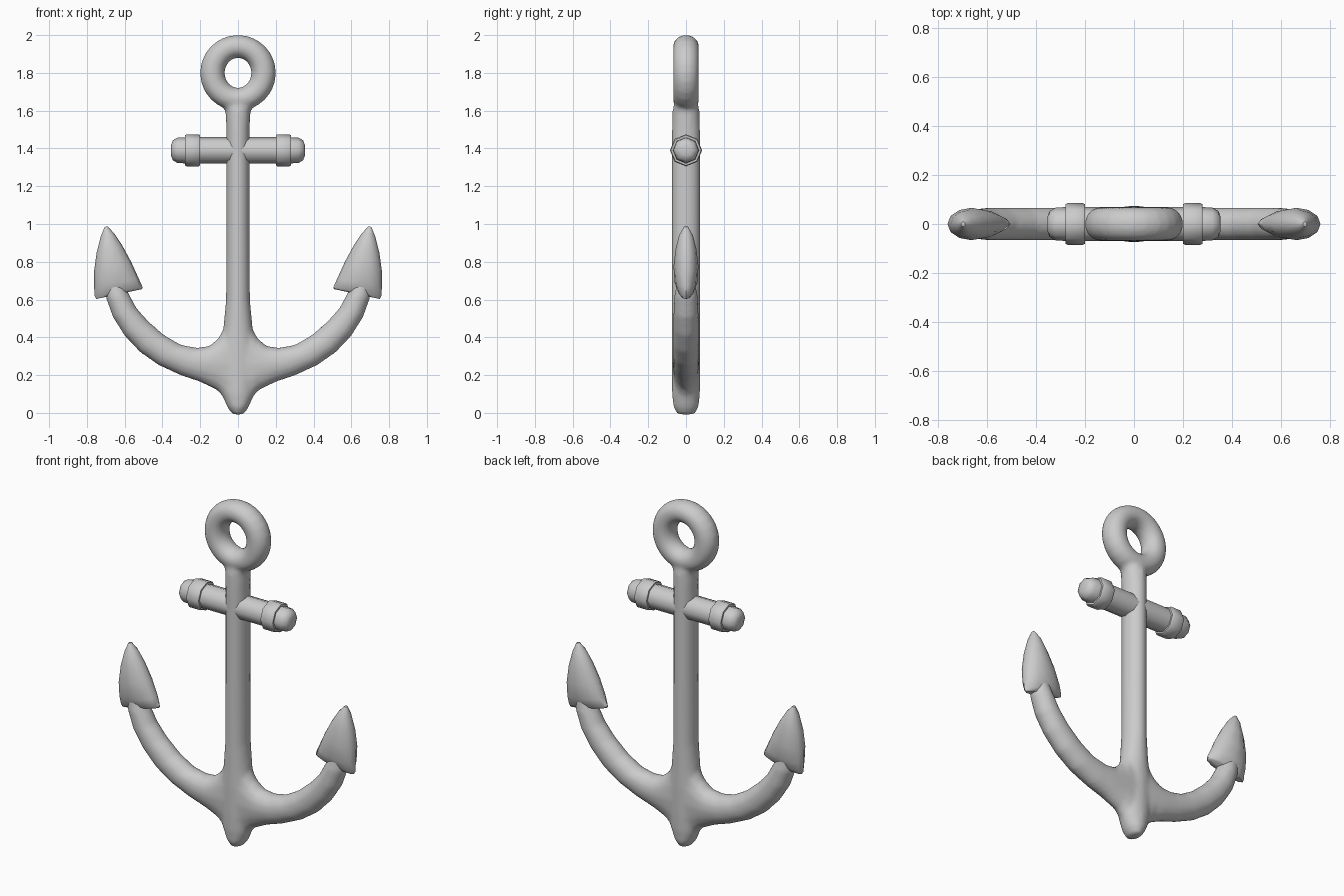
import bpy, bmesh
from math import sin, cos, pi, radians
from mathutils import Vector

if "Cube" in bpy.data.objects:
    bpy.data.objects.remove(bpy.data.objects["Cube"])


def loft(bm, rows, sides=16, closed=False):
    """Skin elliptical sections; a row is two edge points in XZ plus a half-depth in y."""
    rings = []
    for ax, az, bx, bz, d in rows:
        a, b = Vector((ax, 0, az)), Vector((bx, 0, bz))
        c, h = (a + b) / 2, (b - a) / 2
        rings.append([bm.verts.new(c + h * cos(2 * pi * i / sides)
                                   + Vector((0, d * sin(2 * pi * i / sides), 0)))
                      for i in range(sides)])
    pairs = list(zip(rings, rings[1:]))
    if closed:
        pairs.append((rings[-1], rings[0]))
    else:
        bm.faces.new(rings[0])
        bm.faces.new(rings[-1])
    for r, q in pairs:
        for i in range(sides):
            j = (i + 1) % sides
            bm.faces.new((r[i], r[j], q[j], q[i]))


def finish(name, bm, angle):
    bmesh.ops.recalc_face_normals(bm, faces=bm.faces)
    me = bpy.data.meshes.new(name)
    bm.to_mesh(me)
    bm.free()
    ob = bpy.data.objects.new(name, me)
    bpy.context.collection.objects.link(ob)
    bpy.ops.object.select_all(action='DESELECT')
    ob.select_set(True)
    bpy.context.view_layer.objects.active = ob
    bpy.ops.object.shade_smooth_by_angle(angle=radians(angle))
    return ob


# Shank, arms and ring, fused into one cast body
body = bmesh.new()
shank = [(-.008, .03, .045), (.03, .057, .067), (.1, .087, .074), (.2, .1, .076),
         (.35, .096, .076), (.45, .078, .075), (.6, .064, .075), (1.0, .062, .075),
         (1.5, .062, .075), (1.6, .067, .072), (1.64, .09, .062), (1.67, .11, .05)]
loft(body, [(-w, z, w, z, d) for z, w, d in shank])

arm = [(.06, .06, .07, .46, .07), (.11, .12, .10, .40, .07), (.2, .163, .15, .355, .07),
       (.3, .197, .215, .345, .068), (.42, .252, .3, .36, .068), (.52, .322, .39, .412, .068),
       (.602, .41, .477, .487, .068), (.662, .505, .538, .557, .067),
       (.70, .61, .578, .632, .062), (.70, .70, .62, .72, .045)]
left = [(-ax, az, -bx, bz, d) for ax, az, bx, bz, d in reversed(arm)]
loft(body, left + [(0, .05, 0, .5, .07)] + arm)

angles = [2 * pi * i / 24 for i in range(24)]
loft(body, [(.07 * cos(a), 1.8 + .079 * sin(a), .202 * cos(a), 1.8 + .202 * sin(a), .069)
            for a in angles], closed=True)
anchor = finish("shank_arms_and_ring", body, 60)
remesh = anchor.modifiers.new("Fuse", 'REMESH')
remesh.mode = 'VOXEL'
remesh.voxel_size = .012
remesh.use_smooth_shade = True
smooth = anchor.modifiers.new("Blend", 'SMOOTH')
smooth.factor = .5
smooth.iterations = 6

# Stock: octagonal crossbar with collars and rounded ends
bar = bmesh.new()
half = [(.2, .07), (.2, .08), (.208, .085), (.272, .085), (.28, .08), (.28, .069),
        (.32, .067), (.345, .053), (.354, .028)]
profile = [(-x, r) for x, r in reversed(half)] + half
loft(bar, [(x, 1.39 - r, x, 1.39 + r, r) for x, r in profile], sides=8)
finish("stock", bar, 50)

# Flukes: barbed, flattened arrowheads on the arm ends
tip = bmesh.new()
loft(tip, [(.75, .603, .51, .655, .028), (.759, .62, .504, .664, .042),
           (.762, .67, .525, .71, .06), (.762, .75, .566, .80, .066),
           (.748, .85, .612, .885, .055), (.726, .935, .655, .95, .036),
           (.706, .985, .69, .987, .01)], sides=12)
fluke = finish("flukes", tip, 50)
fluke.modifiers.new("Mirror", 'MIRROR').use_axis[0] = True
